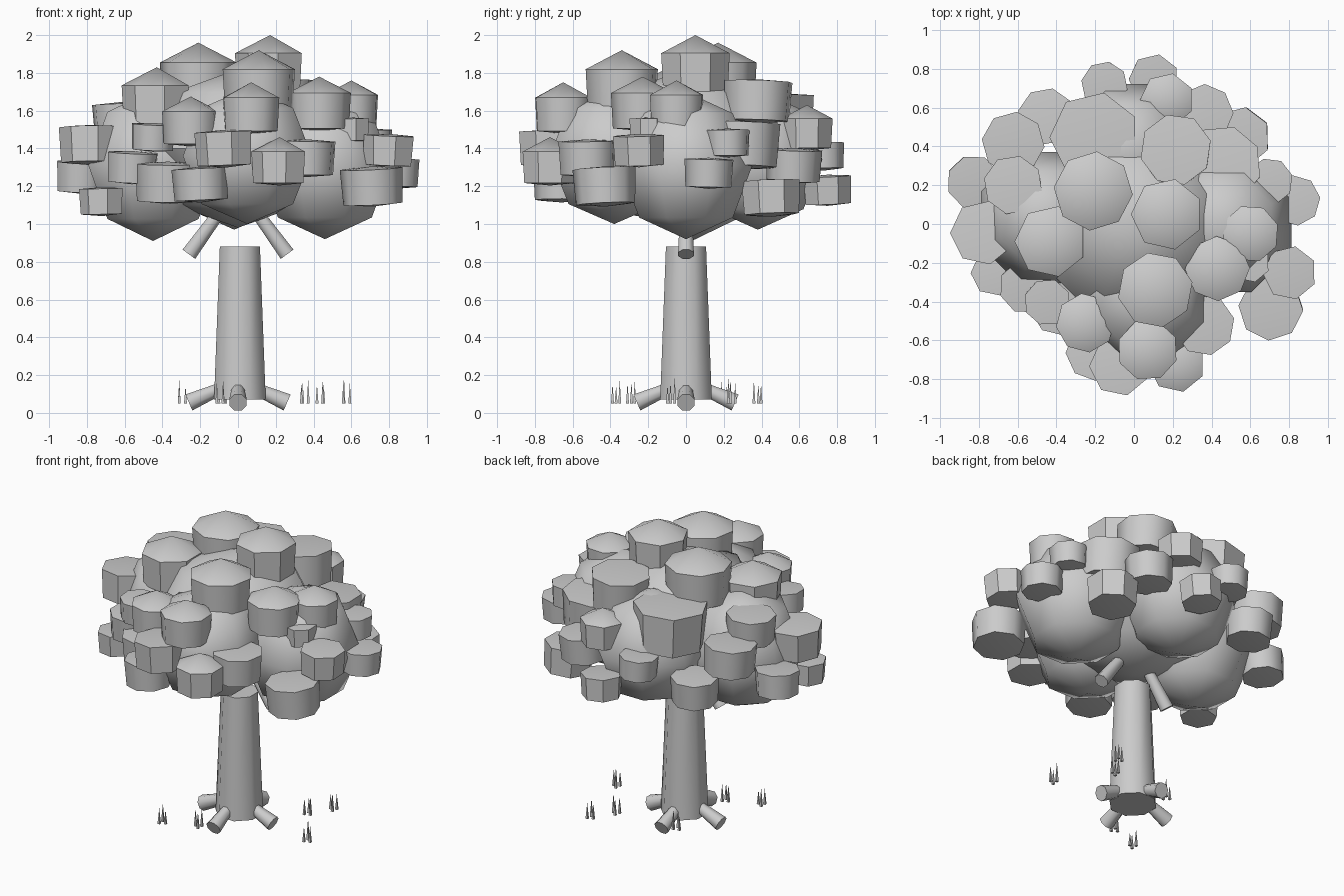
import bpy, math, random
from mathutils import Vector, Matrix

if "Cube" in bpy.data.objects:
    bpy.data.objects.remove(bpy.data.objects["Cube"])

random.seed(4)


def lathe(verts, faces, profile, segs, mat):
    """Add a revolved (radius, height) profile; zero radius gives a pole."""
    rings = []
    for r, z in profile:
        start = len(verts)
        n = 1 if r == 0 else segs
        for i in range(n):
            a = math.tau * (i + 0.5) / segs
            verts.append(mat @ Vector((r * math.cos(a), r * math.sin(a), z)))
        rings.append([start + i % n for i in range(segs)])
    for lo, hi in zip(rings, rings[1:]):
        for i in range(segs):
            j = (i + 1) % segs
            f = list(dict.fromkeys((lo[i], lo[j], hi[j], hi[i])))
            faces.append(f)
    if profile[0][0]:
        faces.append(rings[0][::-1])
    if profile[-1][0]:
        faces.append(rings[-1])


def make(name, parts, angle=50):
    """parts: list of (profile, segments, matrix) merged in one object."""
    verts, faces = [], []
    for p in parts:
        lathe(verts, faces, *p)
    me = bpy.data.meshes.new(name)
    me.from_pydata(verts, [], faces)
    ob = bpy.data.objects.new(name, me)
    bpy.context.collection.objects.link(ob)
    bpy.ops.object.select_all(action='DESELECT')
    ob.select_set(True)
    bpy.context.view_layer.objects.active = ob
    bpy.ops.object.shade_smooth_by_angle(angle=math.radians(angle))
    return ob


def rod(a, b, ra, rb, segs=8):
    a, b = Vector(a), Vector(b)
    d = b - a
    mat = Matrix.Translation(a) @ d.to_track_quat('Z', 'Y').to_matrix().to_4x4()
    return ([(ra, 0), (rb, d.length)], segs, mat)


# Tapered trunk
make("trunk", [rod((0.01, 0, 0.07), (0.01, 0, 0.88), 0.148, 0.115)])

# Four roots and two side branches
for k in range(4):
    c, s = math.cos(k * math.pi / 2), math.sin(k * math.pi / 2)
    make(f"root_{k + 1}", [rod((0.26 * c, 0.26 * s, 0.055), (0.1 * c, 0.1 * s, 0.125), 0.05, 0.035)])
for side, name in ((-1, "left_branch"), (1, "right_branch")):
    make(name, [rod((side * 0.26, 0, 0.84), (side * 0.1, 0, 1.06), 0.045, 0.035)])

# Large inner foliage lobes
for k, (x, y, z, r, h) in enumerate([
        (0, 0, 1.40, 0.52, 0.42), (-0.45, 0.03, 1.31, 0.37, 0.40),
        (0.46, 0, 1.31, 0.38, 0.39), (0.05, -0.38, 1.36, 0.37, 0.36),
        (-0.02, 0.38, 1.34, 0.37, 0.37)]):
    prof = [(r * math.sin(a * math.pi / 4) if 0 < a < 4 else 0, -h * math.cos(a * math.pi / 4))
            for a in range(5)]
    make(f"foliage_lobe_{k + 1}", [(prof, 8, Matrix.Translation((x, y, z)))])

# Drum shaped leaf clumps: x, y, z, radius
peaked = [(.17, .05, 1.8, .2), (-.21, .17, 1.74, .22), (.11, -.34, 1.71, .21),
          (-.43, -.09, 1.63, .2), (.43, -.23, 1.6, .18), (.6, -.05, 1.6, .16),
          (.17, .64, 1.48, .15), (-.25, -.51, 1.51, .165), (.07, -.65, 1.58, .17),
          (.22, -.72, 1.3, .16)]
flat = [(.22, .38, 1.65, .2), (-.62, .2, 1.55, .165), (-.78, -.05, 1.42, .18),
        (-.83, .22, 1.25, .15), (-.62, .42, 1.43, .175), (-.2, .45, 1.55, .25),
        (.46, .3, 1.42, .22), (.36, .57, 1.31, .16), (.1, .75, 1.18, .14),
        (-.15, .72, 1.36, .13), (.83, .12, 1.27, .14), (.8, -.25, 1.39, .15),
        (.71, -.43, 1.2, .18), (.36, -.52, 1.35, .17)]
flat += [(-.07, -.73, 1.4, .17), (-.2, -.66, 1.21, .16), (-.56, -.32, 1.3, .15),
         (-.72, -.25, 1.12, .13), (-.37, -.4, 1.22, .19), (-.45, -.4, 1.46, .13),
         (.6, -.2, 1.5, .11), (.7, .22, 1.43, .13), (-.45, .55, 1.22, .16),
         (.55, .45, 1.14, .17)]
for k, (x, y, z, r) in enumerate(peaked + flat):
    top = r if k < len(peaked) else 0.58 * r
    w = 0.93 * r
    prof = [(0, -0.6 * r), (w * .94, -0.52 * r), (w, 0.52 * r), (0, top)]
    mat = Matrix.Translation((x, y, z))
    if k >= len(peaked):  # lower clumps lean outward slightly
        mat = mat @ Matrix.Rotation(random.uniform(-.06, .06), 4, 'X') @ \
            Matrix.Rotation(random.uniform(-.06, .06), 4, 'Y')
    make(f"leaf_clump_{k + 1}", [(prof, 8 if k % 3 else 7, mat @ Matrix.Rotation(k * 0.3, 4, 'Z'))])

# Grass tufts made of thin blades
for k, (x, y) in enumerate([(-.3, -.37), (-.09, -.29), (.57, -.08),
                            (.44, .38), (.35, .24), (-.08, .21)]):
    blades = []
    for i in range(3):
        a = i * math.tau / 3 + k
        ox, oy = 0.022 * math.cos(a), 0.022 * math.sin(a)
        h = random.uniform(0.09, 0.14)
        blades.append(([(0.011, 0), (0, h)], 4, Matrix.Translation((x + ox, y + oy, 0.05))))
    make(f"grass_tuft_{k + 1}", blades)
